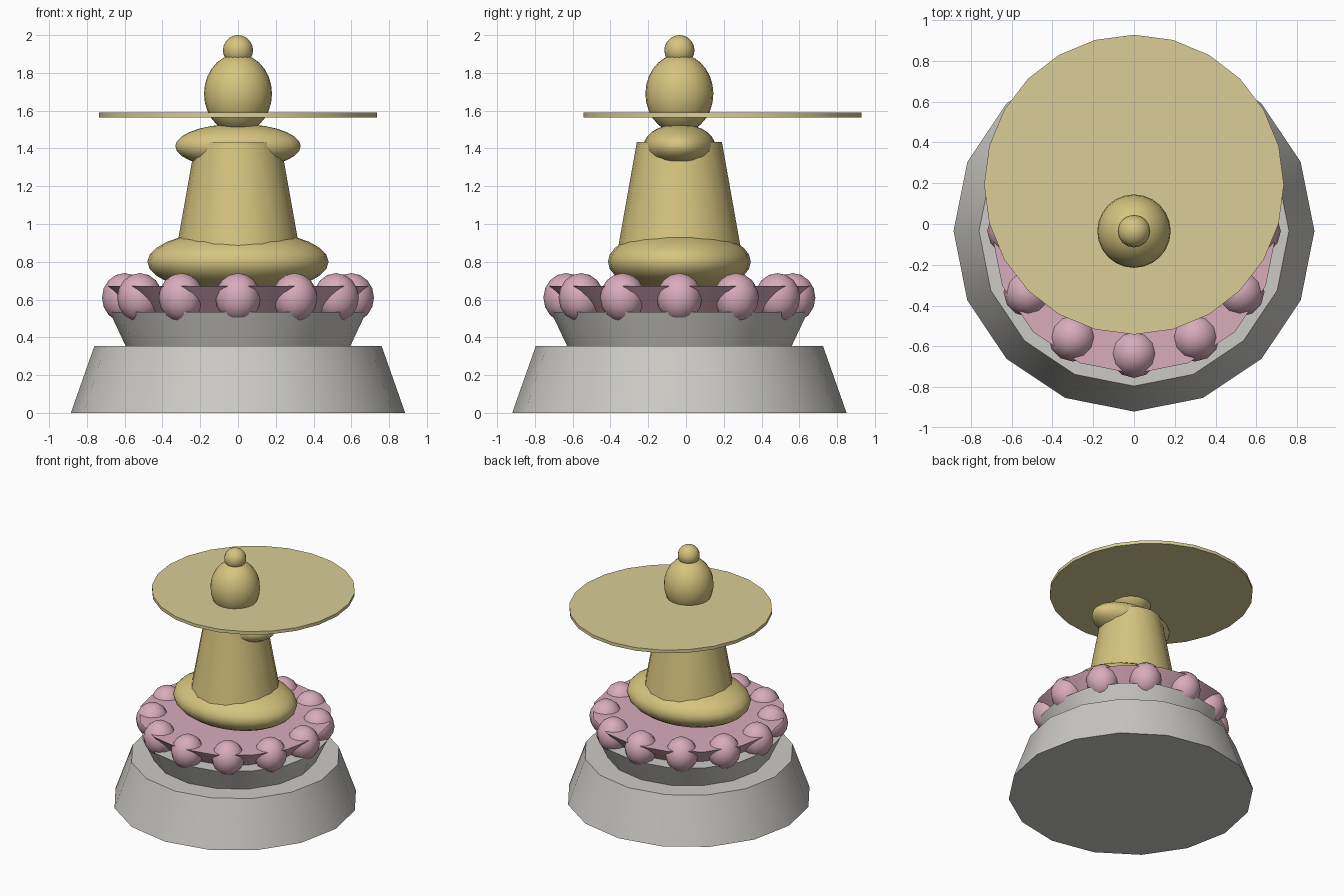
import bpy, math

if "Cube" in bpy.data.objects:
    bpy.data.objects.remove(bpy.data.objects["Cube"])

CY = -0.035  # y of the main axis


def material(name, rgb):
    m = bpy.data.materials.new(name)
    m.diffuse_color = (*rgb, 1.0)
    m.use_nodes = True
    m.node_tree.nodes["Principled BSDF"].inputs["Base Color"].default_value = m.diffuse_color
    return m


STONE = material("pale stone", (0.60, 0.59, 0.56))
PINK = material("lotus pink", (0.69, 0.41, 0.50))
GOLD = material("warm gold", (0.67, 0.55, 0.21))
PALE_GOLD = material("pale gold", (0.70, 0.61, 0.31))


def finish(name, mat):
    ob = bpy.context.object
    ob.name = name
    ob.data.materials.append(mat)
    bpy.ops.object.transform_apply(location=False, rotation=False, scale=True)
    bpy.ops.object.shade_smooth_by_angle(angle=math.radians(35))
    return ob


def frustum(name, mat, z0, z1, r0, r1, sides=16, y=CY):
    bpy.ops.mesh.primitive_cone_add(vertices=sides, radius1=r0, radius2=r1,
                                    depth=z1 - z0, location=(0, y, (z0 + z1) / 2))
    return finish(name, mat)


def ellipsoid(name, mat, loc, size, segments=24, rings=14, turn=0):
    bpy.ops.mesh.primitive_uv_sphere_add(segments=segments, ring_count=rings, radius=1,
                                         location=loc, rotation=(0, 0, turn))
    bpy.context.object.scale = size
    return finish(name, mat)


# Stepped pedestal
frustum("pedestal_base", STONE, 0, 0.355, 0.885, 0.76)
frustum("pedestal_upper", STONE, 0.355, 0.535, 0.595, 0.68)

# Flared petal dish with a ring of twelve petals
frustum("petal_dish", PINK, 0.535, 0.672, 0.57, 0.70)
for i in range(12):
    a = math.tau * i / 12
    ellipsoid(f"petal_{i + 1}", PINK,
              (0.6 * math.cos(a), CY + 0.6 * math.sin(a), 0.61),
              (0.12, 0.12, 0.13), 12, 8, a)

# Seated figure
ellipsoid("crossed_legs", GOLD, (0, CY, 0.80), (0.48, 0.378, 0.17))
frustum("torso", GOLD, 0.76, 1.435, 0.345, 0.225)
ellipsoid("shoulders", GOLD, (0, CY, 1.412), (0.332, 0.19, 0.118))
ellipsoid("head", GOLD, (0, CY, 1.69), (0.18, 0.18, 0.21))
ellipsoid("topknot", GOLD, (0, CY, 1.92), (0.08, 0.08, 0.08), 16, 10)

# Flat halo disc set back behind the head
frustum("halo", PALE_GOLD, 1.565, 1.59, 0.735, 0.735, 24, 0.193)
